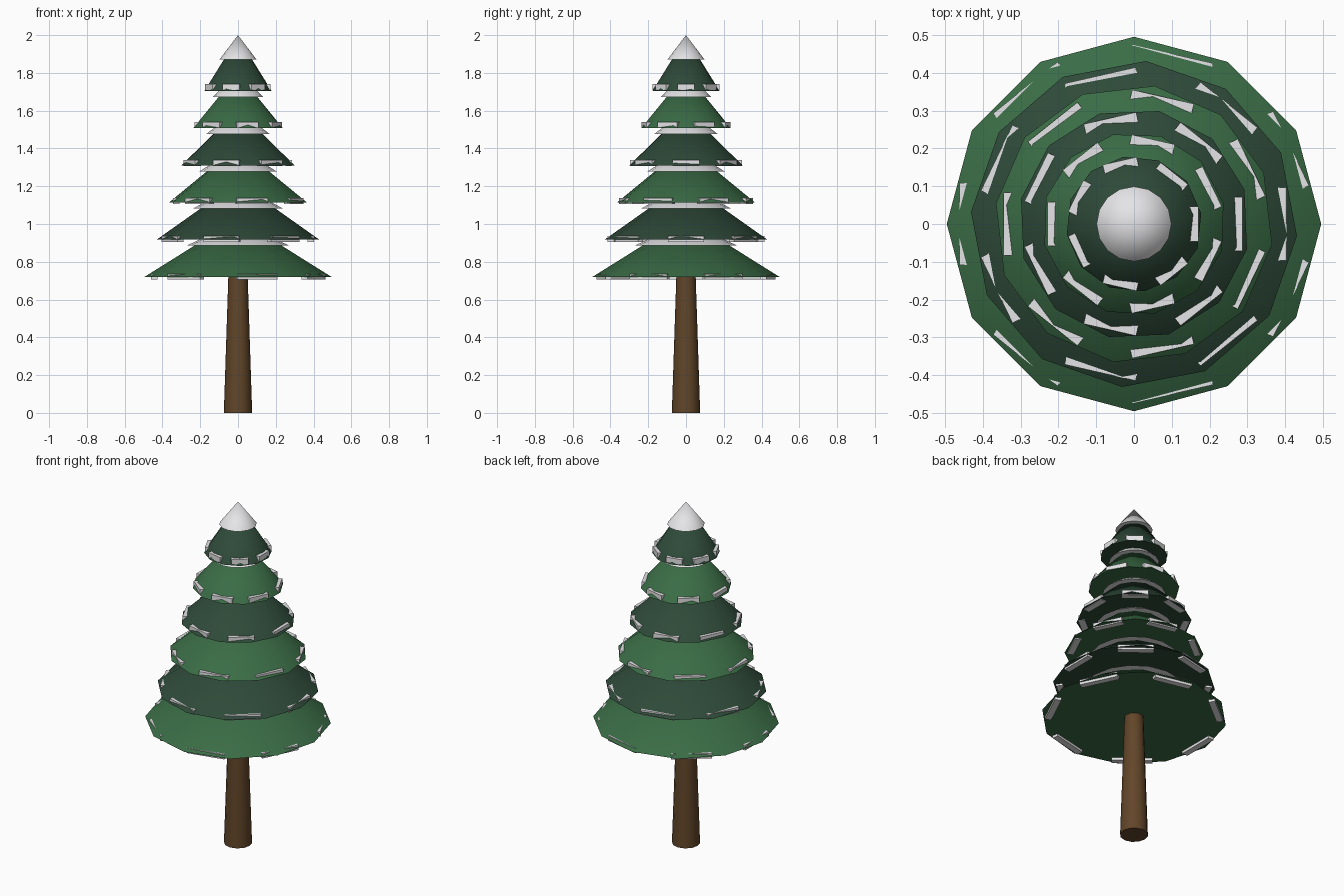
import bpy, bmesh, math
from mathutils import Matrix

old = bpy.data.objects.get("Cube")
if old:
    bpy.data.objects.remove(old, do_unlink=True)


def material(name, rgb):
    m = bpy.data.materials.new(name)
    m.use_nodes = True
    m.diffuse_color = (*rgb, 1)
    m.node_tree.nodes["Principled BSDF"].inputs["Base Color"].default_value = (*rgb, 1)
    return m


BARK = material("bark_brown", (0.12, 0.06, 0.022))
LIGHT = material("light_green", (0.042, 0.15, 0.06))
DARK = material("dark_green", (0.027, 0.068, 0.04))
SNOW = material("snow_white", (0.85, 0.85, 0.87))


def finish(name, bm, mat):
    mesh = bpy.data.meshes.new(name)
    bm.to_mesh(mesh)
    bm.free()
    mesh.materials.append(mat)
    ob = bpy.data.objects.new(name, mesh)
    bpy.context.collection.objects.link(ob)
    bpy.ops.object.select_all(action="DESELECT")
    ob.select_set(True)
    bpy.context.view_layer.objects.active = ob
    bpy.ops.object.shade_smooth_by_angle(angle=math.radians(35))
    return ob


def cone(name, mat, r1, r2, z, height, sides, turn=0.0):
    bm = bmesh.new()
    place = Matrix.Translation((0, 0, z + height / 2)) @ Matrix.Rotation(turn, 4, "Z")
    bmesh.ops.create_cone(bm, cap_ends=True, segments=sides, radius1=r1,
                          radius2=r2, depth=height, matrix=place)
    return finish(name, bm, mat)


def ring_of_blocks(name, mat, count, start, radius, z, size):
    """Flat blocks laid tangentially around a circle."""
    bm = bmesh.new()
    for k in range(count):
        place = (Matrix.Rotation(start + k * math.tau / count, 4, "Z")
                 @ Matrix.Translation((radius, 0, z)) @ Matrix.Diagonal((*size, 1)))
        bmesh.ops.create_cube(bm, size=1, matrix=place)
    return finish(name, bm, mat)


# Trunk
cone("trunk", BARK, 0.075, 0.05, 0, 0.76, 12)

# Branch tiers, each with a snow cap and clumps of snow along the rim
TIERS, CLUMPS = 6, 7
for i in range(TIERS):
    base = 0.72 + 0.197 * i
    radius = 0.495 - 0.063 * i
    green = DARK if i % 2 else LIGHT
    cone(f"branch_tier_{i + 1}", green, radius, 0, base, 0.31 - 0.005 * i, 12, 0.45 * i)
    cone(f"snow_cap_{i + 1}", SNOW, radius * 0.55, 0, base + 0.165, 0.13, 16)
    start = 0 if i % 2 else math.pi / CLUMPS
    length = radius * 0.4 + 0.02
    ring_of_blocks(f"rim_snow_{i + 1}", SNOW, CLUMPS, start, radius * 0.92 - 0.012,
                   base + 0.004 * i, (0.035, length, 0.03))
